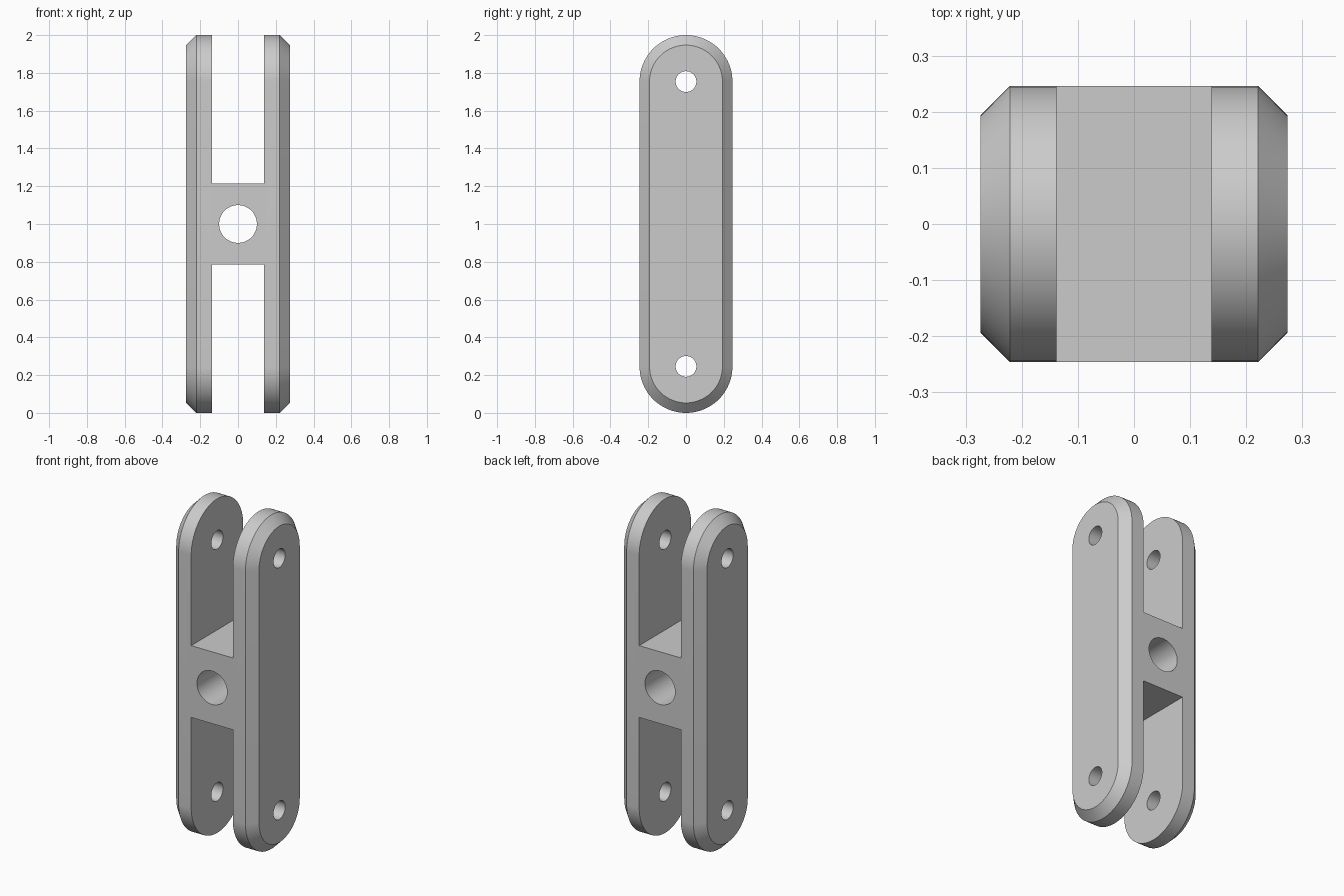
import bpy
import bmesh
from math import cos, sin, pi
from mathutils import Matrix

if "Cube" in bpy.data.objects:
    bpy.data.objects.remove(bpy.data.objects["Cube"], do_unlink=True)

RADIUS = 0.246      # rounded end of the link
CHAMFER = 0.053
HALF_X = 0.274      # half of the overall thickness
SLOT_X = 0.138      # half of the slot between the arms
HUB_Z = 0.215       # half height of the central hub
PIN_Z = 1 - RADIUS  # pin hole offset from the centre
SEGMENTS = 48

grey = bpy.data.materials.new("light_grey")
grey.use_nodes = True
colour = (0.6, 0.6, 0.6, 1)
grey.diffuse_color = colour
grey.node_tree.nodes["Principled BSDF"].inputs["Base Color"].default_value = colour


def make_object(name, bm):
    bmesh.ops.recalc_face_normals(bm, faces=bm.faces)
    mesh = bpy.data.meshes.new(name)
    bm.to_mesh(mesh)
    bm.free()
    mesh.materials.append(grey)
    obj = bpy.data.objects.new(name, mesh)
    bpy.context.collection.objects.link(obj)
    return obj


def stadium_ring(bm, x, radius):
    """Upright rounded-end outline at a given x."""
    ring = []
    for side in (1, -1):
        for i in range(SEGMENTS + 1):
            a = pi * i / SEGMENTS
            ring.append(bm.verts.new((x, side * radius * cos(a),
                                      1 + side * (PIN_Z + radius * sin(a)))))
    return ring


def cylinder(name, radius, z, axis):
    bm = bmesh.new()
    bmesh.ops.create_cone(bm, cap_ends=True, segments=SEGMENTS, radius1=radius,
                          radius2=radius, depth=1,
                          matrix=Matrix.Translation((0, 0, z)) @ Matrix.Rotation(pi / 2, 4, axis))
    return make_object(name, bm)


def box(name, z, size):
    bm = bmesh.new()
    bmesh.ops.create_cube(bm, size=1, matrix=Matrix.Translation((0, 0, z)) @ Matrix.Diagonal((*size, 1)))
    return make_object(name, bm)


# Solid rounded body with chamfered outer sides
bm = bmesh.new()
shoulder = HALF_X - CHAMFER
rings = [stadium_ring(bm, x, r) for x, r in (
    (-HALF_X, RADIUS - CHAMFER), (-shoulder, RADIUS),
    (shoulder, RADIUS), (HALF_X, RADIUS - CHAMFER))]
for a, b in zip(rings, rings[1:]):
    for i in range(len(a)):
        j = (i + 1) % len(a)
        bm.faces.new((a[i], a[j], b[j], b[i]))
bm.faces.new(rings[0])
bm.faces.new(rings[-1])
body = make_object("double_clevis_link", bm)

# Cutters: hub bore, then a fork slot and pin hole at each end
cutters = [cylinder("hub_bore_cutter", 0.1, 1, "X")]
for side, label in ((1, "upper"), (-1, "lower")):
    cutters.append(box(label + "_slot_cutter", 1 + side * (HUB_Z + 0.5), (2 * SLOT_X, 1, 1)))
    cutters.append(cylinder(label + "_pin_cutter", 0.055, 1 + side * PIN_Z, "Y"))

bpy.ops.object.select_all(action="DESELECT")
body.select_set(True)
bpy.context.view_layer.objects.active = body
for cutter in cutters:
    cut = body.modifiers.new(cutter.name, "BOOLEAN")
    cut.operation = "DIFFERENCE"
    cut.solver = "EXACT"
    cut.object = cutter
    bpy.ops.object.modifier_apply(modifier=cut.name)
    bpy.data.objects.remove(cutter, do_unlink=True)

bpy.ops.object.shade_smooth_by_angle(angle=pi / 6)
